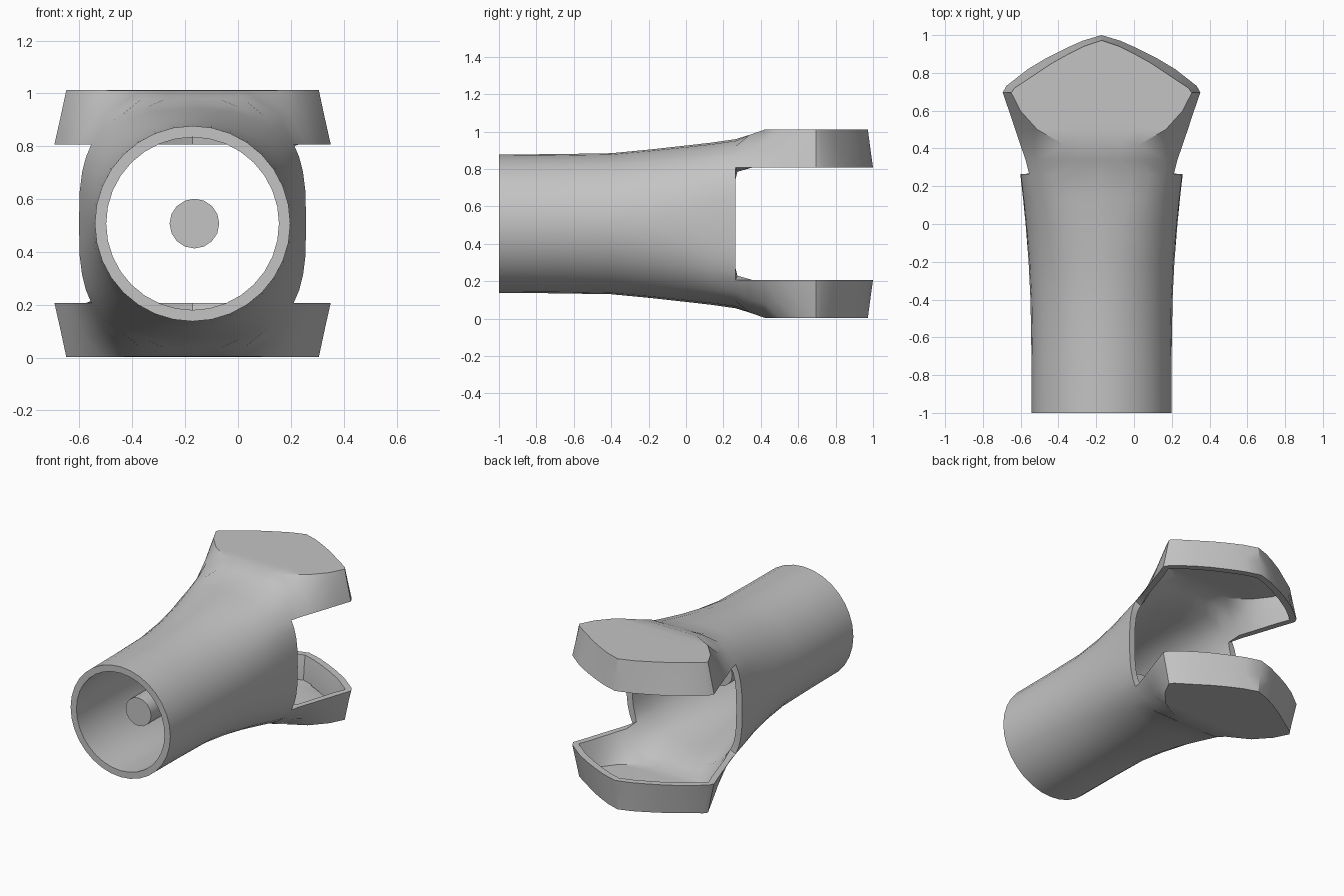
import bpy, math

cube = bpy.data.objects.get("Cube")
if cube:
    bpy.data.objects.remove(cube)

CX, CZ = -0.172, 0.507      # axis of the tube
GAP, RIM = 0.265, 0.3       # where the jaws split, half height of the gap
HALF = 0.505                # half height of the jaws

grey = bpy.data.materials.new("plain grey")
grey.use_nodes = True
COLOUR = (0.55, 0.55, 0.55, 1)
grey.diffuse_color = COLOUR
grey.node_tree.nodes["Principled BSDF"].inputs["Base Color"].default_value = COLOUR


def tube_section(y, w, h, n, mid):
    """Quarter of a superellipse, from the side (0) to the top (8)."""
    row = []
    for i in range(9):
        a = mid * i / 4 if i <= 4 else mid + (90 - mid) * (i - 4) / 4
        c, s = max(0, math.cos(math.radians(a))), math.sin(math.radians(a))
        x = 0 if i == 8 else w * c ** (2 / n)
        row.append((x, y, h * s ** (2 / n)))
    return row


def jaw_section(y, w, mid, shoulder, top, lean):
    """Rim, wall and flat top of one jaw half; None where the gap is."""
    xm, zm = mid
    return [None] * 4 + [
        (w, y, RIM), (xm, y - lean / 2, zm), (shoulder, y - lean, top),
        (shoulder / 2, y - lean, top), (0, y - lean, top)]


# Main tube, flaring towards the split
rows = [tube_section(*s) for s in (
    (-1, 0.37, 0.37, 2, 45), (-0.7, 0.371, 0.372, 2, 45),
    (-0.4, 0.376, 0.377, 2, 45), (-0.2, 0.386, 0.396, 2.1, 43),
    (0, 0.402, 0.418, 2.35, 39), (0.14, 0.416, 0.434, 2.7, 36),
    (GAP, 0.43, 0.452, 3, 32.8))]

# Jaw, widening from the split
rows += [jaw_section(y, w, m, s, t, 0) for y, w, m, s, t in (
    (0.34, 0.402, (0.335, 0.405), 0.19, 0.475),
    (0.42, 0.430, (0.360, 0.425), 0.20, 0.503),
    (0.50, 0.457, (0.410, 0.425), 0.34, HALF),
    (0.60, 0.490, (0.465, 0.415), 0.43, HALF))]

# Jaw, closing in to the tip
for y, w in ((0.695, 0.523), (0.73, 0.505), (0.82, 0.39), (0.88, 0.29),
             (0.93, 0.19), (0.97, 0.10), (1, 0)):
    inset = min(0.045, w * 0.1)
    lean = 0.028 * min(1, (y - 0.695) / 0.1)
    rows.append(jaw_section(y, w, (w - inset / 2, 0.4), w - inset, HALF, lean))

verts, index, faces = [], {}, []
for r, row in enumerate(rows):
    for i, p in enumerate(row):
        if p:
            index[r, i] = len(verts)
            verts.append(p)
for r in range(len(rows) - 1):
    for i in range(8):
        corners = [(r, i), (r, i + 1), (r + 1, i + 1), (r + 1, i)]
        if all(c in index for c in corners):
            faces.append([index[c] for c in corners])

mesh = bpy.data.meshes.new("jawed_tube")
mesh.from_pydata(verts, [], faces)
body = bpy.data.objects.new("jawed_tube", mesh)
bpy.context.collection.objects.link(body)
body.location = (CX, 0, CZ)
mesh.materials.append(grey)

bpy.ops.object.select_all(action="DESELECT")
bpy.context.view_layer.objects.active = body
body.select_set(True)

# Mirror the quarter, weld the tip, and give the shell its thickness
mirror = body.modifiers.new("mirror", "MIRROR")
mirror.use_axis = (True, False, True)
mirror.merge_threshold = 0.0005
body.modifiers.new("weld", "WELD").merge_threshold = 0.0005
for m in ("mirror", "weld"):
    bpy.ops.object.modifier_apply(modifier=m)
bpy.ops.object.mode_set(mode="EDIT")
bpy.ops.mesh.select_all(action="SELECT")
bpy.ops.mesh.normals_make_consistent(inside=False)
bpy.ops.object.mode_set(mode="OBJECT")
# The outside must face away from the tube axis
side = body.data.polygons[0]
if side.normal.x * side.center.x + side.normal.z * side.center.z < 0:
    body.data.flip_normals()
shell = body.modifiers.new("shell", "SOLIDIFY")
shell.thickness = 0.043
shell.offset = -1
bpy.ops.object.modifier_apply(modifier="shell")

# Flatten the rims
for v in body.data.vertices:
    if v.co.y < -0.95:
        v.co.y = -1
    elif v.co.y > GAP + 0.03 and abs(v.co.z) < RIM + 0.035:
        v.co.z = math.copysign(RIM, v.co.z)
    elif abs(v.co.y - GAP) < 0.03 and abs(v.co.z) < RIM - 0.03:
        v.co.y = GAP
bpy.ops.object.shade_smooth_by_angle(angle=math.radians(35))

# Pin floating on the axis inside the tube
bpy.ops.mesh.primitive_cylinder_add(
    vertices=16, radius=0.094, depth=0.7,
    location=(CX + 0.007, -0.47, CZ), rotation=(math.pi / 2, 0, 0))
pin = bpy.context.object
pin.name = "inner_pin"
pin.data.materials.append(grey)
bpy.ops.object.shade_smooth_by_angle(angle=math.radians(35))
